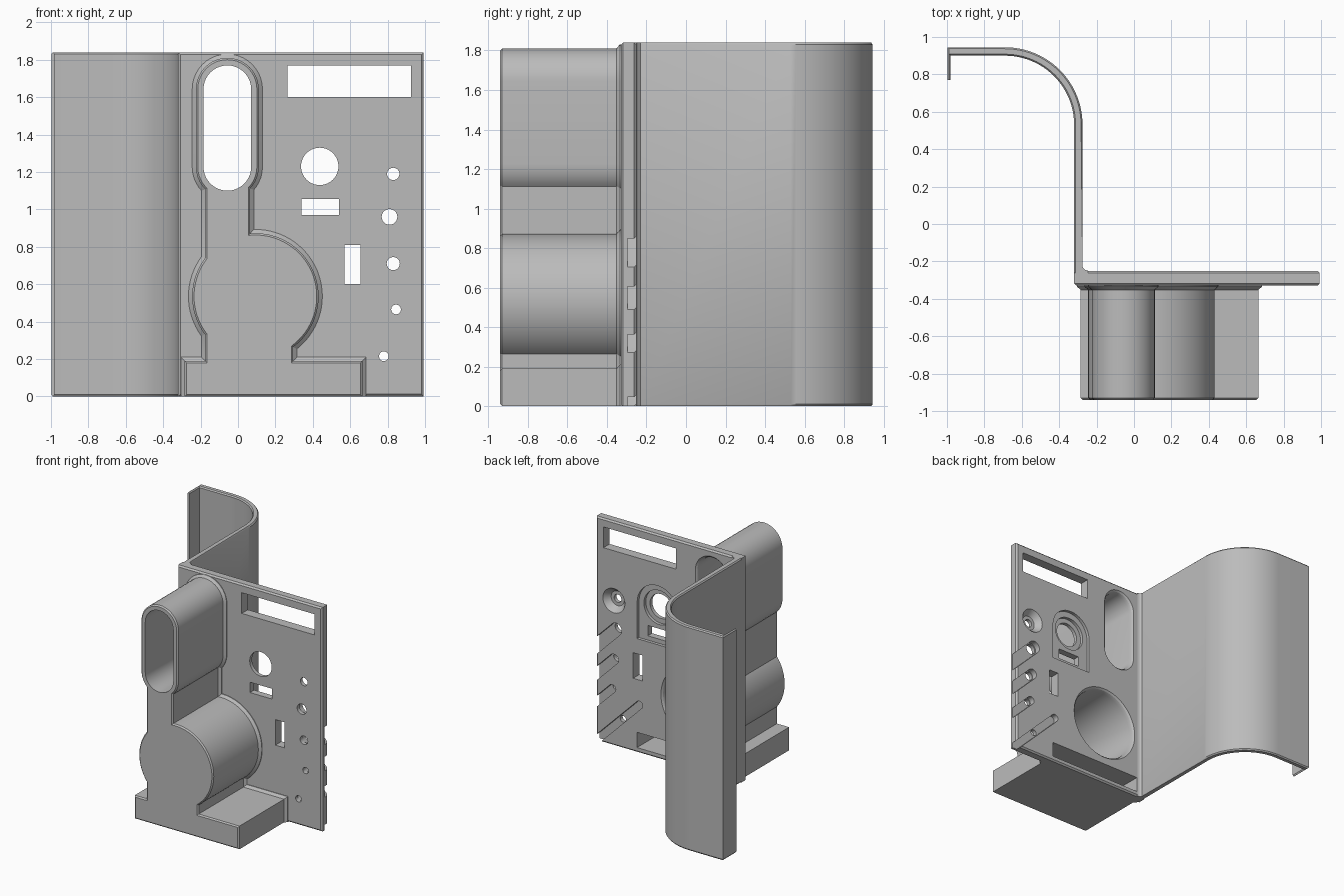
import bpy, bmesh, math
from mathutils import Vector

cube = bpy.data.objects.get("Cube")
if cube:
    bpy.data.objects.remove(cube, do_unlink=True)

grey = bpy.data.materials.new("plain grey")
grey.use_nodes = True
GREY = (0.5, 0.5, 0.5, 1)
grey.diffuse_color = GREY
grey.node_tree.nodes["Principled BSDF"].inputs["Base Color"].default_value = GREY

FRONT, BACK, NOSE, TOP = -0.33, -0.25, -0.94, 1.84


def capsule(a, b, r, n=20):
    """Rounded slot from a to b (a circle when a equals b), as a function of offset."""
    a, b = Vector(a), Vector(b)
    d = b - a
    ang = math.atan2(d.y, d.x) - math.pi / 2

    def outline(off):
        pts = []
        for centre, start in ((b, 0), (a, math.pi)):
            for i in range(n + (d.length > 0)):
                t = ang + start + math.pi * i / n
                pts.append(centre + (r + off) * Vector((math.cos(t), math.sin(t))))
        return pts
    return outline


def box(x0, x1, z0, z1):
    def outline(off):
        low = max(z0 - off, 0) if z0 == 0 and off > 0 else z0 - off
        return [Vector(p) for p in ((x0 - off, low), (x1 + off, low),
                                    (x1 + off, z1 + off), (x0 - off, z1 + off))]
    return outline


def loft(name, outline, layers, upright=False):
    """Stack an outline along y (or z when upright); layers are (position, offset)."""
    bm = bmesh.new()
    rings = []
    for pos, off in layers:
        rings.append([bm.verts.new((p.x, p.y, pos) if upright else (p.x, pos, p.y))
                      for p in outline(off)])
    for lower, upper in zip(rings, rings[1:]):
        for i in range(len(lower)):
            j = (i + 1) % len(lower)
            bm.faces.new((lower[i], lower[j], upper[j], upper[i]))
    bm.faces.new(rings[0])
    bm.faces.new(rings[-1])
    bmesh.ops.recalc_face_normals(bm, faces=bm.faces)
    mesh = bpy.data.meshes.new(name)
    bm.to_mesh(mesh)
    bm.free()
    mesh.materials.append(grey)
    obj = bpy.data.objects.new(name, mesh)
    bpy.context.collection.objects.link(obj)
    return obj


def activate(obj):
    bpy.ops.object.select_all(action='DESELECT')
    obj.select_set(True)
    bpy.context.view_layer.objects.active = obj


def combine(target, tool, operation):
    activate(target)
    mod = target.modifiers.new("combine", 'BOOLEAN')
    mod.operation, mod.solver, mod.object = operation, 'EXACT', tool
    bpy.ops.object.modifier_apply(modifier=mod.name)
    bpy.data.objects.remove(tool, do_unlink=True)


def cut(outline, start, layers=None):
    layers = layers or [(start, 0), (-0.2, 0)]
    combine(holder, loft("cutter", outline, layers), 'DIFFERENCE')


# Mounting plate with chamfered rims
holder = loft("holder_plate", box(-0.32, 0.993, 0, TOP),
              [(FRONT, -0.012), (FRONT + 0.012, 0), (BACK - 0.012, 0), (BACK, -0.012)])

# Forward housings, each with a flared foot and eased front edge
SLOT = ((-0.057, 1.2275), (-0.057, 1.6425))
DISC = ((0.093, 0.535), (0.093, 0.535))
housings = [
    capsule(*SLOT, 0.168),
    capsule(*DISC, 0.338, 40),
    box(-0.175, 0.065, 0.1, 1.25),
    box(-0.175, 0.295, 0.1, 0.4),
    box(-0.285, 0.665, 0, 0.19),
]
for shape in housings:
    part = loft("housing", shape, [(NOSE, -0.01), (NOSE + 0.01, 0), (-0.352, 0),
                                   (-0.335, 0.02), (-0.3, 0.02)])
    combine(holder, part, 'UNION')

# Through slot, blind round socket and base pocket, flared at the back
flare = [(-0.285, 0), (-0.262, 0.008), (BACK, 0.02), (-0.24, 0.03)]
cut(capsule(*SLOT, 0.1275), 0, [(-1, 0)] + flare)
cut(capsule(*DISC, 0.29, 40), 0, [(-0.9, 0)] + flare)
cut(box(-0.24, 0.62, 0.04, 0.165), -0.9)

# Arched recess behind the round window
cut(box(0.25, 0.62, 0.935, 1.235), -0.275)
cut(capsule((0.435, 1.235), (0.435, 1.235), 0.184), -0.275)
cut(capsule((0.435, 1.23), (0.435, 1.23), 0.14), -0.3)

# Windows through the plate
for shape in (box(0.265, 0.925, 1.6, 1.77), box(0.34, 0.54, 0.97, 1.055),
              box(0.57, 0.655, 0.6, 0.81), capsule((0.437, 1.23), (0.437, 1.23), 0.1)):
    cut(shape, -0.4)

# Small tool holes, with diagonal grooves running to the edge at the back
tools = [  # x, z, hole radius, groove width radius, groove tail
    (0.83, 1.19, 0.033, 0, 0),
    (0.81, 0.96, 0.042, 0.051, 0),
    (0.83, 0.71, 0.035, 0.041, 0),
    (0.845, 0.465, 0.026, 0.032, 0),
    (0.78, 0.215, 0.026, 0.031, 0.18),
]
for x, z, r, groove, tail in tools:
    cut(capsule((x, z), (x, z), r, 12), -0.4)
    if groove:
        cut(capsule((x - tail, z + tail), (x + 0.4, z - 0.4), groove, 12), -0.297)
    else:
        cut(capsule((x, z), (x, z), 0.06, 16), 0, [(-0.3, 0), (BACK, 0.04), (-0.24, 0.05)])


# Side wall that curves round into a hook with a short lip
def arc(r, a0, a1, n=24):
    return [Vector((-0.69 + r * math.cos(t), 0.53 + r * math.sin(t)))
            for t in (math.radians(a0 + (a1 - a0) * i / n) for i in range(n + 1))]


def wall_outline(off):
    outer, inner = 0.415 + off, 0.37 - off
    corner = [(-0.245, -0.26), (-0.245, -0.25), (-0.262, -0.245), (-0.275, -0.23)]
    lip = [(-0.998 - off, 0.945 + off), (-0.998 - off, 0.77), (-0.98 + off, 0.77),
           (-0.98 + off, 0.9 - off)]
    foot = [(-0.32 - off, -0.29)]
    return ([Vector(p) for p in corner] + arc(outer, 0, 90) + [Vector(p) for p in lip]
            + arc(inner, 90, 0) + [Vector(p) for p in foot])


wall = loft("curved_side_wall", wall_outline,
            [(0, -0.008), (0.01, 0), (TOP - 0.01, 0), (TOP, -0.008)], upright=True)

for obj in (holder, wall):
    activate(obj)
    bpy.ops.object.shade_smooth_by_angle(angle=math.radians(25))
